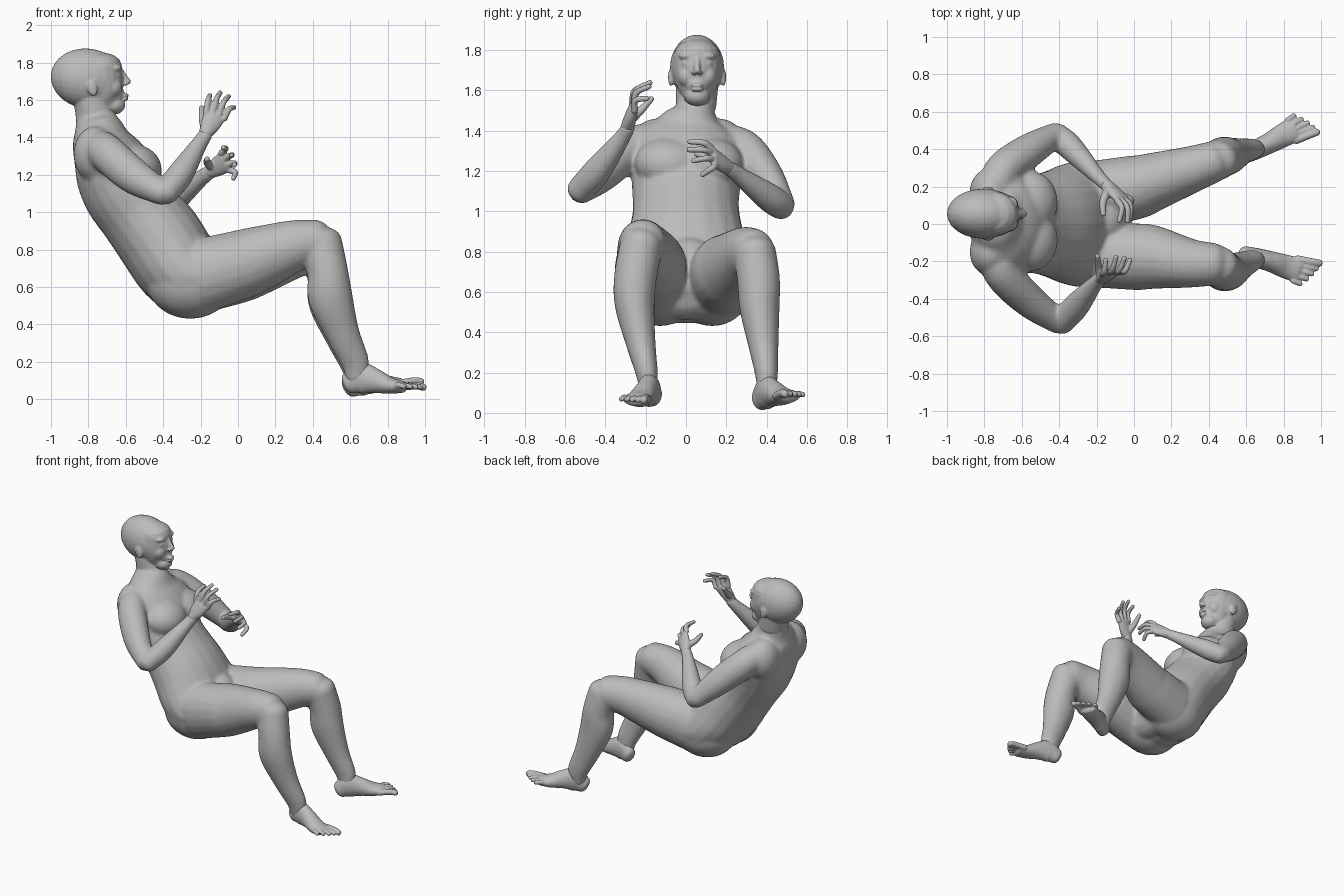
import bpy, bmesh, math
from mathutils import Vector, Matrix

cube = bpy.data.objects.get("Cube")
if cube:
    bpy.data.objects.remove(cube)

SIDES = 20
ACROSS = Vector((0, 1, 0))

grey = bpy.data.materials.new("plain grey")
grey.use_nodes = True
grey.diffuse_color = (0.5, 0.5, 0.5, 1)
grey.node_tree.nodes["Principled BSDF"].inputs["Base Color"].default_value = grey.diffuse_color


def spline(points, steps=5):
    """Smooth curve through stations of (x, y, z, half width, half depth)."""
    pts = [Vector(p) for p in points]
    pts = [2 * pts[0] - pts[1]] + pts + [2 * pts[-1] - pts[-2]]
    out = []
    for p, a, b, n in zip(pts, pts[1:], pts[2:], pts[3:]):
        for i in range(steps):
            t = i / steps
            out.append(a + (b - p) * (t / 2)
                       + (p * 2 - a * 5 + b * 4 - n) * (t * t / 2)
                       + (a * 3 - p - b * 3 + n) * (t ** 3 / 2))
    return out + [pts[-2]]


def loft(bm, points, across=ACROSS):
    """Tube of elliptical sections with rounded ends."""
    stations = spline(points)
    centres = [Vector(s[:3]) for s in stations]
    last = len(stations) - 1
    rings = []
    for i, s in enumerate(stations):
        tangent = (centres[min(i + 1, last)] - centres[max(i - 1, 0)]).normalized()
        u = (across - tangent * across.dot(tangent)).normalized()
        v = tangent.cross(u)
        dome = [(0, 1)]
        if i in (0, last):
            dome = [(math.sin(k * math.pi / 8), math.cos(k * math.pi / 8)) for k in range(4)]
        if i == 0:
            dome = [(-push, size) for push, size in reversed(dome)]
        for push, size in dome:
            c = centres[i] + tangent * push * min(s[3], s[4]) * 0.7
            ring = []
            for k in range(SIDES):
                ang = math.tau * k / SIDES
                ring.append(bm.verts.new(c + u * math.cos(ang) * s[3] * size
                                         + v * math.sin(ang) * s[4] * size))
            rings.append(ring)
    for lower, upper in zip(rings, rings[1:]):
        for k in range(SIDES):
            j = (k + 1) % SIDES
            bm.faces.new((lower[k], lower[j], upper[j], upper[k]))
    bm.faces.new(rings[0][::-1])
    bm.faces.new(rings[-1])


def tube(bm, path, start, end):
    """Round tapering tube through plain points."""
    n = len(path) - 1
    radii = [start + (end - start) * i / n for i in range(n + 1)]
    loft(bm, [(*p, r, r) for p, r in zip(path, radii)], Vector((0.6, 0.7, -0.4)))


def ball(bm, centre, radii, tilt=0):
    m = Matrix.Translation(centre) @ Matrix.Rotation(tilt, 4, 'Y') @ Matrix.Diagonal((*radii, 1))
    bmesh.ops.create_uvsphere(bm, u_segments=24, v_segments=16, radius=1, matrix=m)


def finish(bm, name, voxel, passes):
    """Fuse the overlapping volumes into one soft skin."""
    bmesh.ops.recalc_face_normals(bm, faces=bm.faces[:])
    mesh = bpy.data.meshes.new(name)
    bm.to_mesh(mesh)
    bm.free()
    mesh.materials.append(grey)
    ob = bpy.data.objects.new(name, mesh)
    bpy.context.collection.objects.link(ob)
    fuse = ob.modifiers.new("fuse", 'REMESH')
    fuse.mode = 'VOXEL'
    fuse.voxel_size = voxel
    fuse.use_smooth_shade = True
    soften = ob.modifiers.new("soften", 'SMOOTH')
    soften.factor = 0.5
    soften.iterations = passes


# Torso from neck to seat, with chest, shoulder blades, buttocks and groin
body = bmesh.new()
loft(body, [(-.775, .05, 1.58, .10, .10), (-.76, .045, 1.50, .10, .11),
            (-.745, .03, 1.44, .165, .135), (-.725, .02, 1.36, .26, .165),
            (-.675, .01, 1.25, .285, .205), (-.62, 0, 1.12, .27, .217),
            (-.53, 0, 1.00, .265, .222), (-.42, 0, .86, .295, .235),
            (-.32, 0, .71, .335, .23), (-.22, 0, .635, .33, .21),
            (-.13, 0, .60, .24, .145)])
for side in (-1, 1):
    ball(body, (-.555, .015 + side * .10, 1.24), (.15, .17, .125), math.radians(15))
    ball(body, (-.765, .01 + side * .16, 1.31), (.115, .13, .15))
    ball(body, (-.255, side * .13, .63), (.235, .20, .20))
ball(body, (-.16, .015, .70), (.13, .15, .17))

# Legs: thigh to knee, then knee to ankle
loft(body, [(-.20, -.17, .66, .17, .20), (.0, -.175, .715, .178, .187), (.10, -.178, .748, .172, .177),
            (.30, -.21, .82, .132, .14), (.43, -.215, .845, .114, .117)])
loft(body, [(.44, -.22, .84, .107, .117), (.48, -.25, .68, .107, .11),
            (.495, -.255, .54, .10, .12), (.56, -.225, .35, .075, .092),
            (.625, -.195, .20, .056, .077), (.635, -.185, .11, .045, .06)])
loft(body, [(-.20, .17, .66, .17, .20), (.0, .195, .70, .172, .187), (.10, .225, .727, .157, .174),
            (.30, .29, .785, .127, .14), (.43, .335, .80, .11, .117)])
loft(body, [(.44, .34, .80, .107, .117), (.48, .36, .66, .107, .11),
            (.495, .365, .52, .10, .12), (.56, .385, .33, .075, .092),
            (.625, .40, .18, .056, .077), (.635, .395, .09, .045, .06)])

# Arms: shoulder to elbow, then elbow to wrist
loft(body, [(-.735, -.13, 1.34, .085, .09), (-.71, -.255, 1.325, .098, .10),
            (-.56, -.41, 1.195, .09, .097), (-.40, -.525, 1.10, .067, .067)])
loft(body, [(-.39, -.53, 1.10, .067, .067), (-.31, -.44, 1.20, .07, .072),
            (-.21, -.32, 1.36, .043, .046), (-.17, -.285, 1.42, .036, .041)])
loft(body, [(-.735, .14, 1.335, .085, .09), (-.71, .275, 1.315, .098, .10),
            (-.57, .387, 1.18, .092, .097), (-.42, .477, 1.03, .067, .067)])
loft(body, [(-.42, .48, 1.02, .067, .067), (-.34, .41, 1.07, .07, .072),
            (-.20, .26, 1.18, .043, .046), (-.15, .21, 1.215, .036, .041)])
finish(body, "body", .011, 16)


# Head with jaw, muzzle, brow, nose, lips and ears
MID = .055
head = bmesh.new()
ball(head, (-.805, MID, 1.715), (.197, .134, .16), math.radians(8))
loft(head, [(-.745, MID, 1.77, .118, .125), (-.73, MID, 1.68, .116, .118),
            (-.715, MID, 1.61, .096, .102), (-.69, MID, 1.565, .066, .075)])
loft(head, [(-.785, MID, 1.62, .105, .10), (-.765, .05, 1.52, .10, .10)])
ball(head, (-.665, MID, 1.572), (.062, .064, .05))
ball(head, (-.662, MID, 1.63), (.055, .06, .055))
tube(head, [(-.622, MID, 1.755), (-.605, MID, 1.722), (-.588, MID, 1.695)], .012, .018)
for height, reach in ((1.625, -.602), (1.605, -.605)):
    ball(head, (reach, MID, height), (.02, .032, .01))
for side in (-1, 1):
    ball(head, (-.60, MID + side * .016, 1.687), (.014, .012, .011))
    ball(head, (-.655, MID + side * .05, 1.77), (.033, .042, .02))
    ball(head, (-.652, MID + side * .05, 1.733), (.026, .028, .018))
    ball(head, (-.675, MID + side * .052, 1.67), (.055, .046, .055))
    ball(head, (-.78, MID + side * .13, 1.665), (.028, .014, .046), math.radians(-15))
finish(head, "head", .006, 7)


# Feet: the sole runs along a heading, with five toes fanned at the front
def foot(name, heel, heading, pitch):
    bm = bmesh.new()
    fwd = Vector((math.cos(heading), math.sin(heading), pitch))
    out = Vector((-fwd.y, fwd.x, 0))
    inward = -1 if heel.y > 0 else 1

    def at(along, sideways, up):
        return heel + fwd * along + out * sideways * inward + Vector((0, 0, up))

    profile = [(.035, 0, .065, .046, .06), (.10, 0, .095, .052, .085),
               (.18, 0, .087, .056, .066), (.26, -.005, .07, .064, .046),
               (.33, -.008, .067, .066, .032)]
    loft(bm, [(*at(*p[:3]), p[3], p[4]) for p in profile], out)
    for i in range(5):
        spread = .048 - i * .027
        reach = .435 - i * .006 - i * i * .003
        r = .022 if i == 0 else .016
        tube(bm, [at(.31, spread, .068), at(reach - .04, spread * 1.15, .078),
                  at(reach, spread * 1.25, .072)], r, r * .85)
    finish(bm, name, .006, 3)


foot("right_foot", Vector((.56, -.155, .025)), math.radians(-15), -.08)
foot("left_foot", Vector((.565, .355, 0)), math.radians(26), .05)


# Hands: palm slab, four curled fingers and a thumb
def hand(name, wrist, first, last, tips, curl, thumb):
    bm = bmesh.new()
    wrist, first, last, curl = map(Vector, (wrist, first, last, curl))
    across = (last - first).normalized()
    mid = (first + last) / 2
    loft(bm, [(*wrist, .036, .034), (*wrist.lerp(mid, .5), .052, .03),
              (*mid, .058, .022)], across)
    for i, tip in enumerate(tips):
        knuckle = first.lerp(last, i / 3)
        tip = Vector(tip)
        bend = knuckle.lerp(tip, .5) - curl
        tube(bm, [knuckle, bend, tip], .018, .013)
    tube(bm, [wrist.lerp(first, .25), *thumb], .026, .014)
    finish(bm, name, .0055, 2)


hand("right_hand", (-.175, -.29, 1.42), (-.17, -.265, 1.53), (-.075, -.255, 1.50),
     [(-.15, -.19, 1.625), (-.095, -.175, 1.64), (-.05, -.18, 1.62), (-.02, -.19, 1.56)],
     (0, .028, -.02),
     [(-.19, -.225, 1.50), (-.195, -.17, 1.56)])
hand("left_hand", (-.15, .21, 1.215), (-.09, .125, 1.315), (-.045, .145, 1.225),
     [(-.08, .015, 1.345), (-.035, .012, 1.305), (-.02, .035, 1.25), (-.025, .08, 1.18)],
     (-.02, -.015, -.01),
     [(-.165, .12, 1.265), (-.165, .05, 1.285)])
